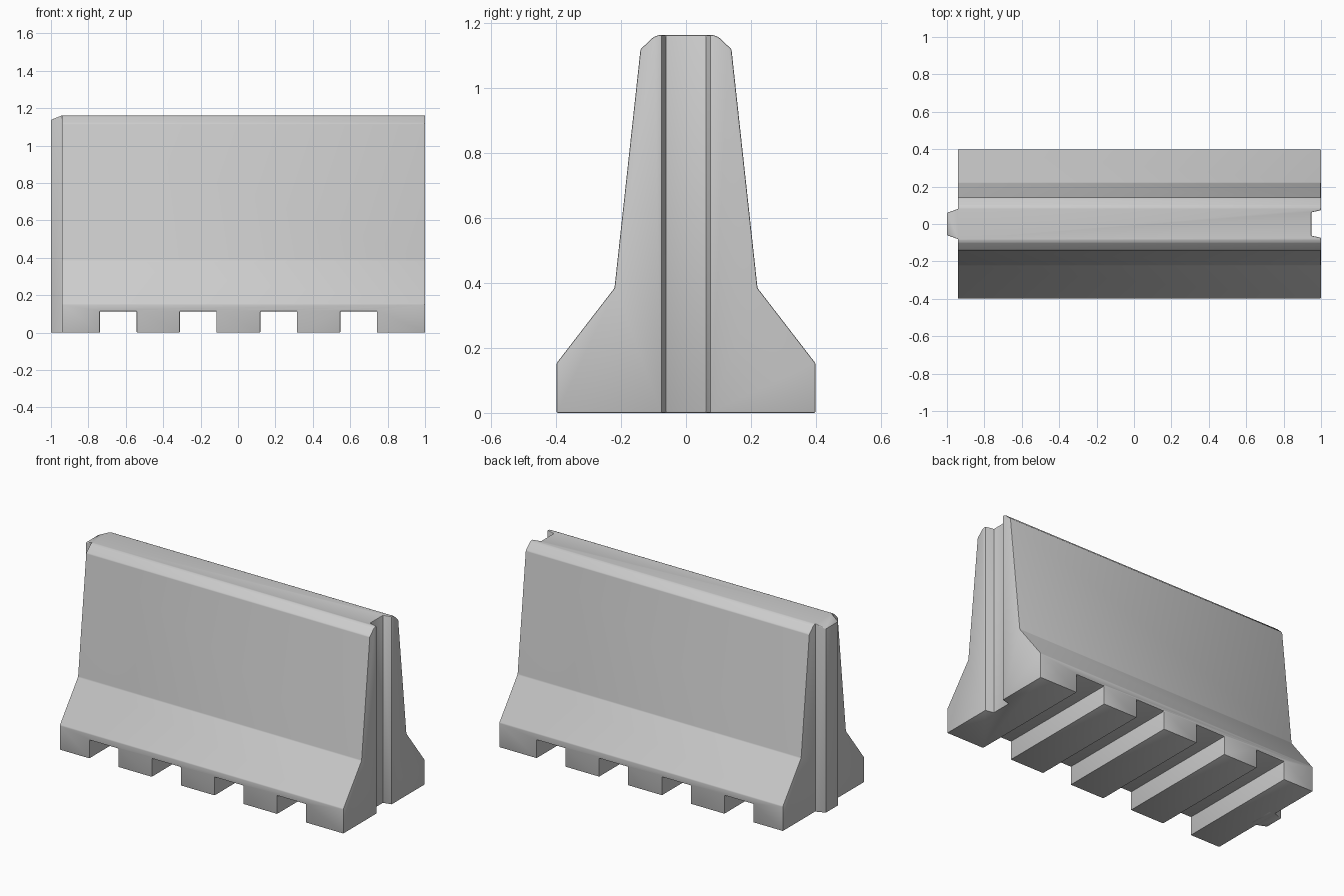
import bpy, bmesh, math
from mathutils import Vector

if "Cube" in bpy.data.objects:
    bpy.data.objects.remove(bpy.data.objects["Cube"])


def prism(name, points, offset):
    """Extrude a planar outline by an offset into a closed solid."""
    bm = bmesh.new()
    face = bm.faces.new([bm.verts.new(p) for p in points])
    ext = bmesh.ops.extrude_face_region(bm, geom=[face])
    verts = [v for v in ext["geom"] if isinstance(v, bmesh.types.BMVert)]
    bmesh.ops.translate(bm, verts=verts, vec=Vector(offset))
    bmesh.ops.recalc_face_normals(bm, faces=bm.faces)
    mesh = bpy.data.meshes.new(name)
    bm.to_mesh(mesh)
    bm.free()
    obj = bpy.data.objects.new(name, mesh)
    bpy.context.collection.objects.link(obj)
    return obj


def apply_modifier(obj, mod):
    bpy.context.view_layer.objects.active = obj
    bpy.ops.object.modifier_apply(modifier=mod.name)


def cut(obj, cutter):
    mod = obj.modifiers.new("cut", 'BOOLEAN')
    mod.operation = 'DIFFERENCE'
    mod.solver = 'EXACT'
    mod.object = cutter
    apply_modifier(obj, mod)
    bpy.data.objects.remove(cutter)


def soften(obj, width):
    mod = obj.modifiers.new("soft_edges", 'BEVEL')
    mod.width = width
    mod.segments = 2
    mod.limit_method = 'ANGLE'
    mod.angle_limit = math.radians(20)
    apply_modifier(obj, mod)
    bpy.ops.object.select_all(action='DESELECT')
    obj.select_set(True)
    bpy.ops.object.shade_smooth_by_angle(angle=math.radians(30))


X0, X1 = -0.942, 1.0

# Barrier body: mirrored cross-section swept along x
half = [(0.398, 0), (0.398, 0.153), (0.22, 0.384), (0.14, 1.118),
        (0.132, 1.126), (0.1, 1.156), (0.085, 1.162)]
outline = half + [(-y, z) for y, z in reversed(half)]
body = prism("barrier_body", [(X0, y, z) for y, z in outline], (X1 - X0, 0, 0))

# Drainage slots through the base
for x in (-0.64, -0.213, 0.217, 0.645):
    w = 0.098
    cut(body, prism("slot_cutter",
                    [(x - w, -0.6, -0.1), (x + w, -0.6, -0.1),
                     (x + w, -0.6, 0.114), (x - w, -0.6, 0.114)], (0, 1.2, 0)))

# Vertical groove in the right end
cut(body, prism("groove_cutter",
                [(0.948, -0.062, -0.1), (1.0, -0.074, -0.1), (1.05, -0.0855, -0.1),
                 (1.05, 0.0855, -0.1), (1.0, 0.074, -0.1), (0.948, 0.062, -0.1)],
                (0, 0, 1.5)))
soften(body, 0.004)

# Matching tongue on the left end, with a sloping top
tongue = prism("end_tongue",
               [(-1.0, -0.06, 0), (X0, -0.08, 0), (-0.9, -0.08, 0),
                (-0.9, 0.08, 0), (X0, 0.08, 0), (-1.0, 0.06, 0)], (0, 0, 1.161))
for v in tongue.data.vertices:
    if v.co.x < -0.99 and v.co.z > 1:
        v.co.z = 1.138
# Split the bent top into a slope and a flat part
bm = bmesh.new()
bm.from_mesh(tongue.data)
bmesh.ops.bisect_plane(bm, geom=bm.verts[:] + bm.edges[:] + bm.faces[:],
                       plane_co=(X0, 0, 0), plane_no=(1, 0, 0))
for f in [f for f in bm.faces if len(f.verts) == 6]:
    pair = [v for v in f.verts if abs(v.co.x - X0) < 1e-4]
    if len(pair) == 2:
        bmesh.utils.face_split(f, pair[0], pair[1])
bm.to_mesh(tongue.data)
bm.free()
soften(tongue, 0.004)
